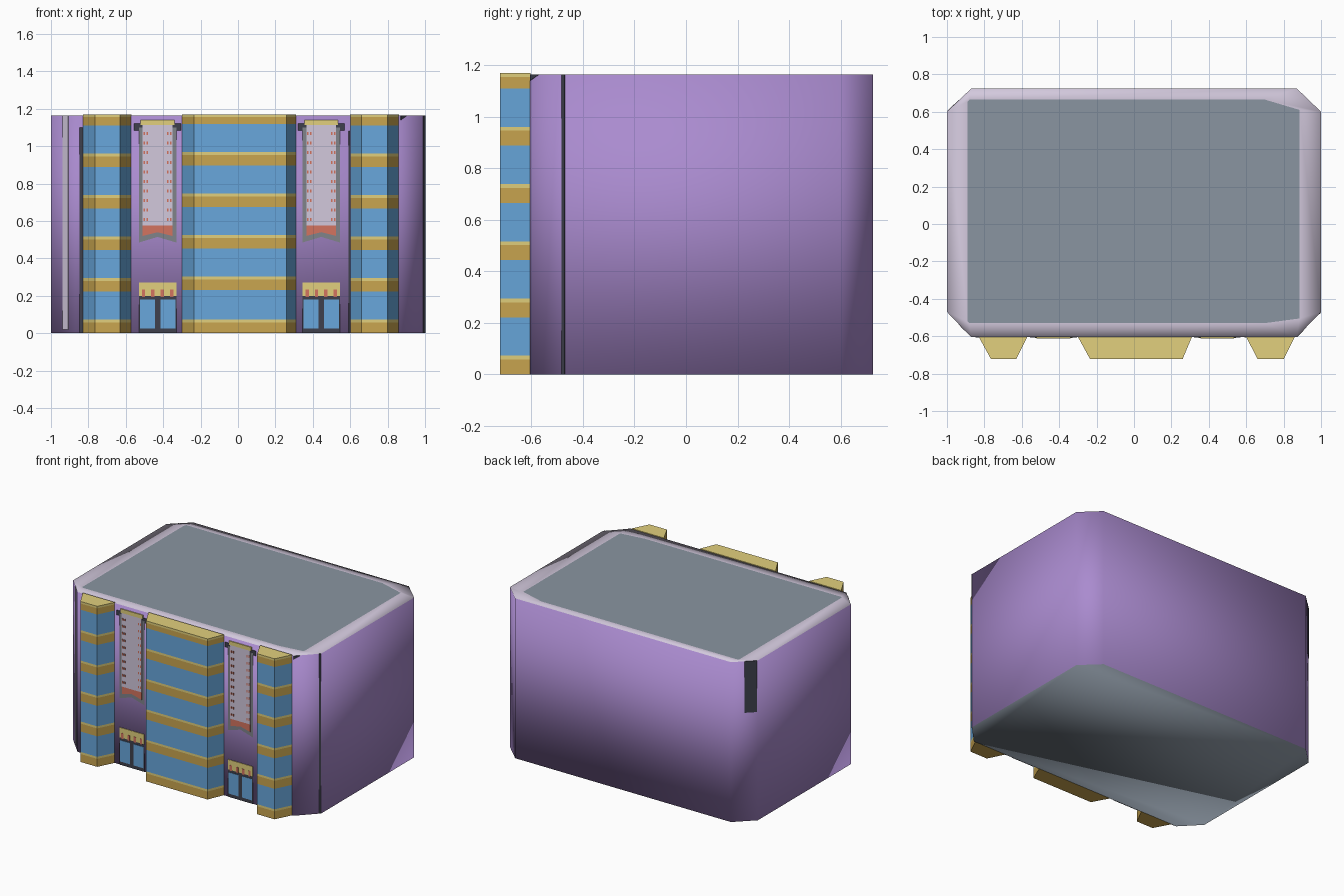
import bpy
import bmesh
import math

if "Cube" in bpy.data.objects:
    bpy.data.objects.remove(bpy.data.objects["Cube"])


def material(name, rgb):
    def lin(c):
        c /= 255
        return c / 12.92 if c <= 0.04045 else ((c + 0.055) / 1.055) ** 2.4
    m = bpy.data.materials.new(name)
    m.diffuse_color = (*[lin(c) for c in rgb], 1)
    m.use_nodes = True
    m.node_tree.nodes["Principled BSDF"].inputs["Base Color"].default_value = m.diffuse_color
    return m


PURPLE = material("purple_wall", (170, 139, 207))
LILAC = material("pale_lilac", (210, 200, 220))
GREY = material("slate_grey", (138, 149, 161))
BLUE = material("sky_blue", (104, 167, 220))
GOLD = material("gold", (202, 166, 80))
YELLOW = material("pale_yellow", (226, 208, 125))
CORAL = material("coral", (212, 116, 96))
DARK = material("dark_slate", (62, 64, 76))
TRIM = material("trim_grey", (128, 131, 138))

H = 1.165
FRONT = -0.605


def make(name, verts, faces, mats, indices=None, smooth=False):
    me = bpy.data.meshes.new(name)
    me.from_pydata(verts, [], faces)
    for m in mats:
        me.materials.append(m)
    for i, p in enumerate(me.polygons):
        p.material_index = indices[i] if indices else 0
        p.use_smooth = smooth
    bm = bmesh.new()
    bm.from_mesh(me)
    bmesh.ops.recalc_face_normals(bm, faces=bm.faces)
    bm.to_mesh(me)
    bm.free()
    ob = bpy.data.objects.new(name, me)
    bpy.context.collection.objects.link(ob)
    return ob


def plates(name, outlines, mat, depth, start=(0, FRONT), end=(1, FRONT)):
    """Thin plates on the wall from start to end; outlines are (along, z) points."""
    dx, dy = end[0] - start[0], end[1] - start[1]
    length = math.hypot(dx, dy)
    dx, dy = dx / length, dy / length
    verts, faces = [], []
    for pts in outlines:
        b, n = len(verts), len(pts)
        for d in (-0.001, depth):
            verts += [(start[0] + dx * u + dy * d, start[1] + dy * u - dx * d, z)
                      for u, z in pts]
        faces += [list(range(b, b + n)), list(range(b + n, b + 2 * n))]
        faces += [[b + i, b + (i + 1) % n, b + n + (i + 1) % n, b + n + i]
                  for i in range(n)]
    return make(name, verts, faces, [mat])


def rect(x0, x1, z0, z1):
    return [(x0, z0), (x1, z0), (x1, z1), (x0, z1)]


# Main block: octagonal prism with a bordered roof
outer = [(-0.87, FRONT), (0.87, FRONT), (1, -0.47), (1, 0.6),
         (0.87, 0.725), (-0.87, 0.725), (-1, 0.6), (-1, -0.47)]
inner = [(-0.88, -0.53), (0.70, -0.53), (0.885, -0.505), (0.885, 0.61),
         (0.70, 0.665), (-0.88, 0.665), (-0.89, 0.655), (-0.89, -0.52)]
verts = ([(x, y, 0) for x, y in outer] + [(x, y, H) for x, y in outer]
         + [(x, y, H) for x, y in inner])
faces, ids = [list(range(8)), list(range(16, 24))], [1, 1]
for i in range(8):
    j = (i + 1) % 8
    faces += [[i, j, 8 + j, 8 + i], [8 + i, 8 + j, 16 + j, 16 + i]]
    ids += [0, 2]
make("building_body", verts, faces, [PURPLE, GREY, LILAC], ids, smooth=True)


# Striped tapered pillars on the front
def pillar(name, back0, back1, front0, front1, lift):
    section = [(back0, FRONT + 0.002), (front0, -0.722),
               (front1, -0.722), (back1, FRONT + 0.002)]
    levels, bands = [0], []
    for k in range(6):
        base = 0.222 * k + (lift if k else 0)
        if k:
            levels.append(base)
            bands.append(0)
        top = min(base + 0.073, 1.17)
        levels += [top - 0.015, top]
        bands += [1, 2]
    vs = [(x, y, z) for z in levels for x, y in section]
    fs, mi = [[0, 1, 2, 3], [len(vs) - 4 + i for i in range(4)]], [1, 2]
    for k, band in enumerate(bands):
        for i in range(4):
            j = (i + 1) % 4
            fs.append([4 * k + i, 4 * k + j, 4 * k + 4 + j, 4 * k + 4 + i])
            mi.append(band)
    make(name, vs, fs, [BLUE, GOLD, YELLOW], mi)


pillar("left_pillar", -0.83, -0.57, -0.765, -0.63, 0)
pillar("centre_pillar", -0.30, 0.31, -0.235, 0.26, 0.008)
pillar("right_pillar", 0.60, 0.86, 0.66, 0.80, 0)

# Banner and doorway in each bay
for side, c in (("left", -0.43), ("right", 0.445)):
    plates(side + "_banner_rod", [rect(c - 0.125, c + 0.125, 1.085, 1.12)], DARK, 0.002)
    plates(side + "_banner_border", [[(c - 0.10, 0.485), (c, 0.515), (c + 0.10, 0.485),
                                      (c + 0.10, 1.10), (c - 0.10, 1.10)]], TRIM, 0.003)
    plates(side + "_banner_tail", [[(c - 0.08, 0.52), (c, 0.54), (c + 0.08, 0.52),
                                    (c + 0.08, 0.58), (c - 0.08, 0.58)]], CORAL, 0.005)
    plates(side + "_banner_cloth", [rect(c - 0.08, c + 0.08, 0.575, 1.112)], LILAC, 0.006)
    plates(side + "_banner_cap", [rect(c - 0.09, c + 0.09, 1.112, 1.14)], YELLOW, 0.007)
    dots = [rect(c + s * 0.063 + o - 0.004, c + s * 0.063 + o + 0.004,
                 0.60 + 0.051 * k, 0.616 + 0.051 * k)
            for s in (-1, 1) for o in (-0.008, 0.008) for k in range(10)]
    plates(side + "_banner_dots", dots, CORAL, 0.008)

    plates(side + "_door_frame", [rect(c - 0.10, c + 0.10, 0.0, 0.205)], DARK, 0.003)
    plates(side + "_door_panes", [rect(c - 0.095, c - 0.015, 0.025, 0.18),
                                  rect(c + 0.015, c + 0.095, 0.025, 0.18)], BLUE, 0.005)
    plates(side + "_door_header", [rect(c - 0.10, c + 0.10, 0.20, 0.272)], YELLOW, 0.004)
    plates(side + "_door_header_marks",
           [rect(c + o - 0.009, c + o + 0.009, 0.195, 0.235)
            for o in (-0.075, -0.025, 0.025, 0.075)], CORAL, 0.006)

# Dark seams beside the pillars and along the corner chamfers
plates("pillar_seams", [rect(-0.847, -0.83, 0.0, 1.10), rect(0.59, 0.60, 0.0, 1.08)],
       DARK, 0.002)
plates("right_corner_seam", [rect(0.172, 0.187, 0.0, H)], DARK, 0.002,
       outer[1], outer[2])
plates("right_corner_chip", [[(0.0, 1.14), (0.05, H), (0.0, H)]], DARK, 0.002,
       outer[1], outer[2])
plates("left_corner_strip", [rect(0.09, 0.135, 0.02, H)], LILAC, 0.002,
       outer[7], outer[0])
plates("back_corner_strip", [rect(0.09, 0.175, 0.79, H)], DARK, 0.002,
       outer[5], outer[6])
